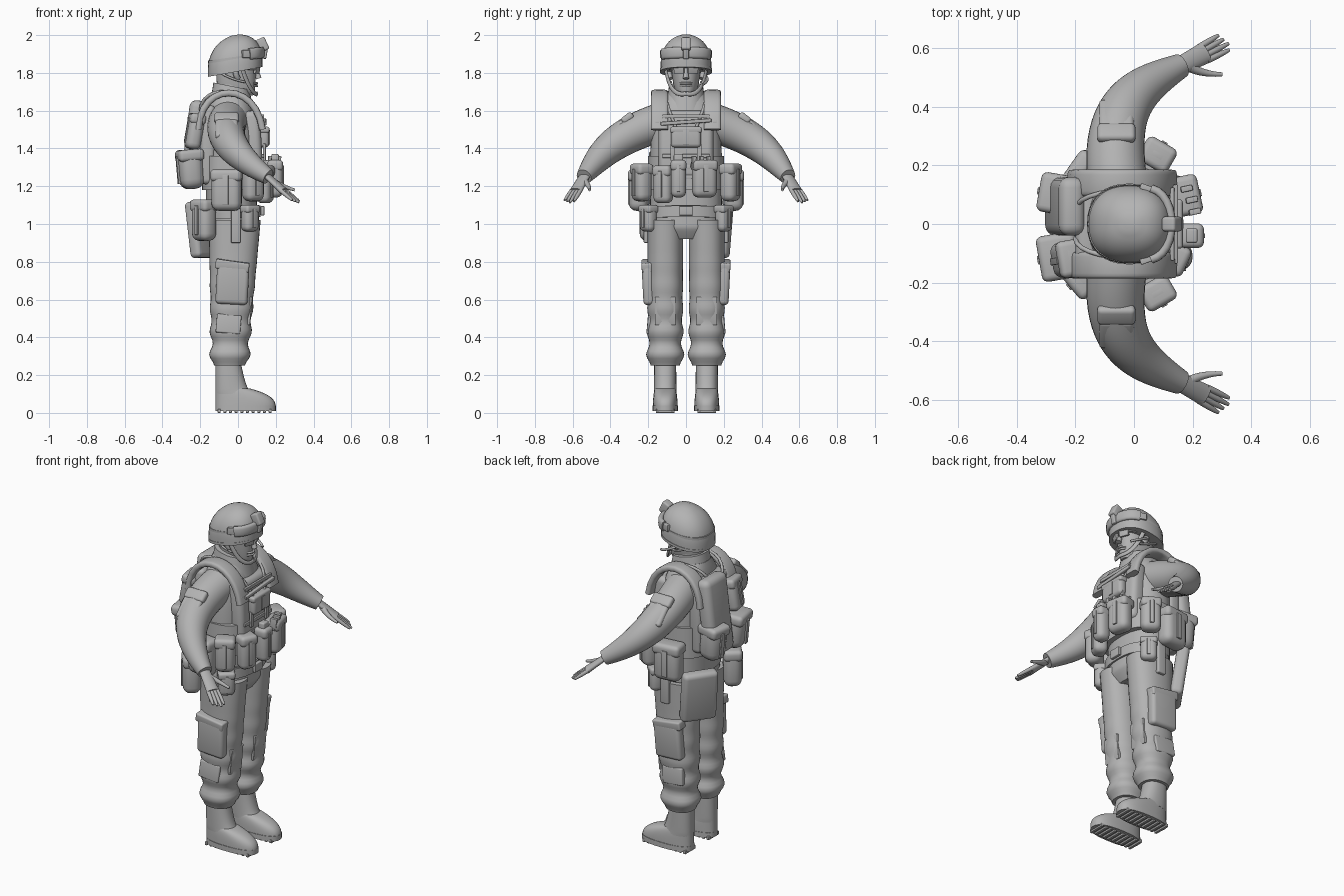
import bpy, bmesh, math
from mathutils import Vector, Matrix, Euler

if "Cube" in bpy.data.objects:
    bpy.data.objects.remove(bpy.data.objects["Cube"], do_unlink=True)

grey = bpy.data.materials.new("plain grey")
grey.use_nodes = True
grey.diffuse_color = (.45, .45, .45, 1)
grey.node_tree.nodes["Principled BSDF"].inputs["Base Color"].default_value = grey.diffuse_color
SIDES = (("left", 1), ("right", -1))


def finish(name, bm):
    bmesh.ops.recalc_face_normals(bm, faces=bm.faces[:])
    mesh = bpy.data.meshes.new(name)
    bm.to_mesh(mesh)
    bm.free()
    mesh.materials.append(grey)
    obj = bpy.data.objects.new(name, mesh)
    bpy.context.collection.objects.link(obj)
    bpy.ops.object.select_all(action="DESELECT")
    bpy.context.view_layer.objects.active = obj
    obj.select_set(True)
    bpy.ops.object.shade_smooth_by_angle(angle=math.radians(45))


def skin(name, rings):
    """Bridge rings of points into one closed skin."""
    bm = bmesh.new()
    loops = [[bm.verts.new(point) for point in ring] for ring in rings]
    for low, high in zip(loops, loops[1:]):
        for i in range(len(low)):
            bm.faces.new((low[i - 1], low[i], high[i], high[i - 1]))
    bm.faces.new(loops[0])
    bm.faces.new(loops[-1])
    finish(name, bm)


def oval(centre, across, along, square, count):
    """Points of an ellipse; a higher square value gives boxier corners."""
    ring = []
    for i in range(count):
        angle = math.tau * i / count
        c, s = math.cos(angle), math.sin(angle)
        ring.append(centre + across * math.copysign(abs(c) ** (2 / square), c)
                    + along * math.copysign(abs(s) ** (2 / square), s))
    return ring


def mix(a, b, t):
    return a + (b - a) * t


def tower(name, bottom, top, start, end=None, y=0, ease=1, shape=None, slope=0, square=2.3, steps=14):
    """Level ovals blending from start to end, each given as (back, front, half width)."""
    rings = []
    for i in range(steps + 1):
        t = i / steps
        back, front, half = (mix(a, b, t ** ease) for a, b in zip(start, end or start))
        scale = shape(t) if shape else 1
        reach = (front - back) / 2 * scale
        centre = Vector(((back + front) / 2, y, mix(bottom, top, t)))
        rings.append(oval(centre, Vector((reach, 0, slope * reach)), Vector((0, half * scale, 0)), square, 32))
    skin(name, rings)


def bend(points, t):
    """Point on the smooth curve steered by the given points."""
    while len(points) > 1:
        points = [a.lerp(b, t) for a, b in zip(points, points[1:])]
    return points[0]


def limb(name, points, thick, flat=1, side=1, tip=None, ease=1, square=2, steps=12, count=16):
    """Sweep an oval along a curve, narrowing from thick to tip."""
    points = [Vector((x, y * side, z)) for x, y, z in points]
    path = [bend(points, i / steps) for i in range(steps + 1)]
    rings = []
    for i, spot in enumerate(path):
        run = (path[min(i + 1, steps)] - path[max(i - 1, 0)]).normalized()
        across = run.cross(Vector((0, 0, 1))).normalized()
        size = mix(thick, tip or thick, (i / steps) ** ease)
        rings.append(oval(spot, across * size, across.cross(run) * size * flat, square, count))
    skin(name, rings)


def frame(loc, turn):
    return Matrix.Translation(loc) @ Euler([math.radians(a) for a in turn]).to_matrix().to_4x4()


def box(name, loc, size, turn=(0, 0, 0), soft=.2):
    """Rounded box; soft is the share of the thinnest side that is rounded."""
    bm = bmesh.new()
    bmesh.ops.create_cube(bm, size=1)
    bmesh.ops.transform(bm, matrix=frame(loc, turn) @ Matrix.Diagonal((*size, 1)), verts=bm.verts)
    bmesh.ops.bevel(bm, geom=bm.edges[:], offset=min(size) * soft, segments=4, profile=.5, affect="EDGES")
    finish(name, bm)


def pouch(name, loc, size, yaw=0, lean=0):
    """Soft pocket with a lid and closing strap; its local x points outwards."""
    deep, wide, tall = size
    turn = (0, lean, yaw)
    place = frame(loc, turn)
    box(name, loc, size, turn, .4)
    box(name + "_lid", place @ Vector((0, 0, tall * .35)), (deep * 1.05, wide * 1.05, tall * .3), turn, .35)
    box(name + "_strap", place @ Vector((deep / 2, 0, 0)), (deep * .15, wide * .2, tall * .7), turn)


def gathered(t):
    return 1 - .15 * (1 - t) ** 3 * math.cos(40 * t)


def dome(t):
    return max(.03, 1 - t ** 2.6) ** .5


# Baggy trousers with pockets
STANCE = .11
for label, s in SIDES:
    tower(label + "_trouser_leg", .25, 1.02, (-.14, .05, .09), (-.155, .12, .096), STANCE * s,
          shape=gathered, steps=40)
    box(label + "_cargo_pocket", (-.03, .2 * s, .68), (.17, .06, .21), (-3 * s, 3, 0), .35)
    box(label + "_cargo_flap", (-.03, .2 * s, .78), (.18, .07, .05), (-5 * s, 8, 0))
    box(label + "_shin_pocket", (-.05, .185 * s, .47), (.13, .04, .1), (5 * s, 5, 0))
    box(label + "_knee_patch", (.06, STANCE * s, .54), (.02, .11, .15), (0, 5, 0))

    # Boots with ridged soles
    tower(label + "_boot_shaft", .1, .3, (-.12, .09, .06), (-.12, .01, .058), STANCE * s, ease=.4)
    tower(label + "_boot_foot", .02, .13, (-.12, .2, .065), (-.12, .06, .055), STANCE * s, ease=3, square=2.5)
    tower(label + "_sole", .01, .04, (-.12, .2, .068), y=STANCE * s, square=2.5, steps=1)
    for i in range(10):
        box(label + "_tread", (.03 * i - .1, STANCE * s, .01), (.016, .1, .02))

# Hips, belt and jacket
tower("trouser_seat", .92, 1.1, (-.15, .11, .18), shape=lambda t: min(1, .5 + t * 1.5) ** .5)
tower("belt", 1.03, 1.09, (-.16, .12, .195), slope=.05, steps=1)
box("belt_buckle", (.13, 0, 1.07), (.02, .07, .05))
tower("jacket", 1.06, 1.7, (-.17, .1, .19), (-.14, .04, .09), ease=7, steps=24)
tower("collar", 1.6, 1.73, (-.15, .09, .11), (-.13, .06, .09), slope=-.2)

# Armour vest
box("front_plate", (.08, 0, 1.42), (.09, .29, .36), (0, -3, 0), .35)
box("back_plate", (-.16, 0, 1.42), (.08, .31, .42), soft=.35)
tower("waist_wrap", 1.18, 1.36, (-.19, .13, .2), square=2.6, steps=1)
for label, s in SIDES:
    limb(label + "_shoulder_strap", [(.13, .14, 1.5), (.1, .14, 1.7), (-.05, .14, 1.75), (-.2, .14, 1.7),
                                     (-.21, .14, 1.5)], .045, .4, s, square=4)
    box(label + "_strap_buckle", (.12, .13 * s, 1.55), (.03, .07, .04), (0, -20, 0))
    limb(label + "_drink_hose", [(-.2, .05, 1.6), (-.2, .12, 1.75), (.1, .15, 1.75), (.14, .05, 1.5)], .008, side=s)
    box(label + "_hanging_tab", (.14, .07 * s, 1.38), (.015, .025, .09))
for z in (1.25, 1.3, 1.36, 1.57):
    box("vest_webbing", (.13, 0, z), (.015, .25, .02))
pouch("chest_pocket", (.14, 0, 1.46), (.05, .16, .11))
box("chest_bar", (.14, 0, 1.54), (.02, .27, .02), (4, 0, 0))


def at_waist(angle, reach, z):
    turn = math.radians(angle)
    return Vector((reach * math.cos(turn) - .03, reach * math.sin(turn), z))


# Pouches round the waist
pouch("front_left_pouch", at_waist(25, .23, 1.24), (.09, .13, .2), 12)
pouch("front_magazine_pouch", at_waist(-10, .23, 1.24), (.08, .08, .2))
pouch("front_right_pouch", at_waist(-35, .21, 1.21), (.08, .1, .2), -25)
for angle in (10, 20, 30):
    box("magazine_top", at_waist(angle, .24, 1.33), (.04, .02, .06), (0, 5, 12))
box("radio", at_waist(-10, .23, 1.34), (.04, .05, .06))
for label, s in SIDES:
    pouch(label + "_front_side_pouch", at_waist(65 * s, .26, 1.22), (.09, .11, .2), 60 * s)
    pouch(label + "_rear_side_pouch", at_waist(97 * s, .25, 1.18), (.1, .16, .22), 97 * s)
    pouch(label + "_hip_pouch", at_waist(65 * s, .22, 1.03), (.07, .09, .14), 50 * s)
    box(label + "_side_strap", at_waist(85 * s, .21, 1), (.05, .03, .2))

# Back load
box("water_carrier", (-.235, .06, 1.43), (.09, .2, .45), (0, 7, 0), .4)
pouch("upper_back_pouch", (-.23, -.12, 1.49), (.08, .12, .19), 190, -10)
pouch("lower_back_pouch", (-.25, -.11, 1.29), (.13, .15, .21), 190, 5)
pouch("left_back_pouch", (-.25, .1, 1.29), (.13, .13, .21), 170, 5)
box("seat_bag", (-.19, .15, .97), (.07, .2, .3), (0, -8, -35), .35)
pouch("canteen", (-.18, -.18, 1.02), (.1, .13, .22), 220)

# Arms and hands
WRIST, KNUCKLE = Vector((.16, .54, 1.25)), Vector((.235, .58, 1.18))
SPREAD, REACH = Vector((.5, -.9, 0)), Vector((.74, .4, -.6))
for label, s in SIDES:
    limb(label + "_sleeve", [(-.05, .1, 1.55), (-.1, .4, 1.46), (0, .46, 1.35), WRIST],
         .102, 1, s, .042, 1.8, steps=24, count=28)
    box(label + "_sleeve_pocket", (-.06, .37 * s, 1.5), (.12, .13, .04), (-45 * s, 0, 0), .4)
    box(label + "_sleeve_flap", (-.06, .31 * s, 1.56), (.13, .07, .04), (-38 * s, 0, 0), .4)
    limb(label + "_palm", [WRIST - REACH * .03, WRIST, KNUCKLE, KNUCKLE + REACH * .01], .03, .5, s, .038)
    for i, length in enumerate((.09, .1, .11, .1)):
        root = KNUCKLE + SPREAD * (i - 1.5) * .017
        tip = root + (REACH + SPREAD * (i - 1.5) * .03) * length
        limb(label + "_finger", [root, tip], .011, 1, s, .006, 3)
    limb(label + "_thumb", [(.18, .54, 1.23), (.23, .51, 1.2), (.3, .51, 1.18)], .018, 1, s, .007)

# Head and face
tower("neck", 1.6, 1.76, (-.1, .04, .065))
tower("head", 1.68, 1.9, (-.1, .08, .04), (-.12, .1, .085), ease=.4)
limb("nose", [(.09, 0, 1.83), (.11, 0, 1.77)], .008, tip=.016)
for z in (1.73, 1.745):
    limb("lip", [(.08, -.03, z), (.12, 0, z), (.08, .03, z)], .006)
for label, s in SIDES:
    box(label + "_lens", (.1, .036 * s, 1.815), (.014, .056, .038), (0, 8, 22 * s))
    limb(label + "_glasses_arm", [(.09, .06, 1.82), (.06, .1, 1.82), (-.03, .09, 1.82)], .005, side=s)
    limb(label + "_ear", [(-.01, .08, 1.83), (-.02, .1, 1.8), (0, .08, 1.77)], .015, side=s)
    limb(label + "_chin_strap", [(.02, .11, 1.83), (.06, .09, 1.7), (.1, .05, 1.68), (.1, 0, 1.69)], .006, 2, s)
    limb(label + "_nape_strap", [(-.11, .08, 1.81), (-.03, .1, 1.76), (.05, .08, 1.75)], .006, side=s)
limb("microphone", [(-.01, .1, 1.79), (.05, .13, 1.76), (.1, .09, 1.74)], .007)

# Helmet: covered shell, rim, band and raised goggles
tower("helmet", 1.82, 2, (-.16, .13, .135), shape=dome, slope=.18, steps=30)
tower("helmet_rim", 1.805, 1.82, (-.16, .13, .138), slope=.18, steps=1)
tower("helmet_band", 1.87, 1.885, (-.158, .128, .132), slope=.14, steps=1)
limb("goggle_frame", [(.06, -.12, 1.9), (.15, -.1, 1.91), (.15, .1, 1.91), (.06, .12, 1.9)], .015, 2, square=3)
box("scope_mount", (.13, 0, 1.95), (.05, .05, .07), (0, -25, 0))
box("mount_arm", (.14, 0, 1.91), (.03, .03, .07), (0, 10, 0))
for label, s in SIDES:
    box(label + "_goggle_clip", (.05, .12 * s, 1.9), (.06, .02, .04), (0, 0, -20 * s))
